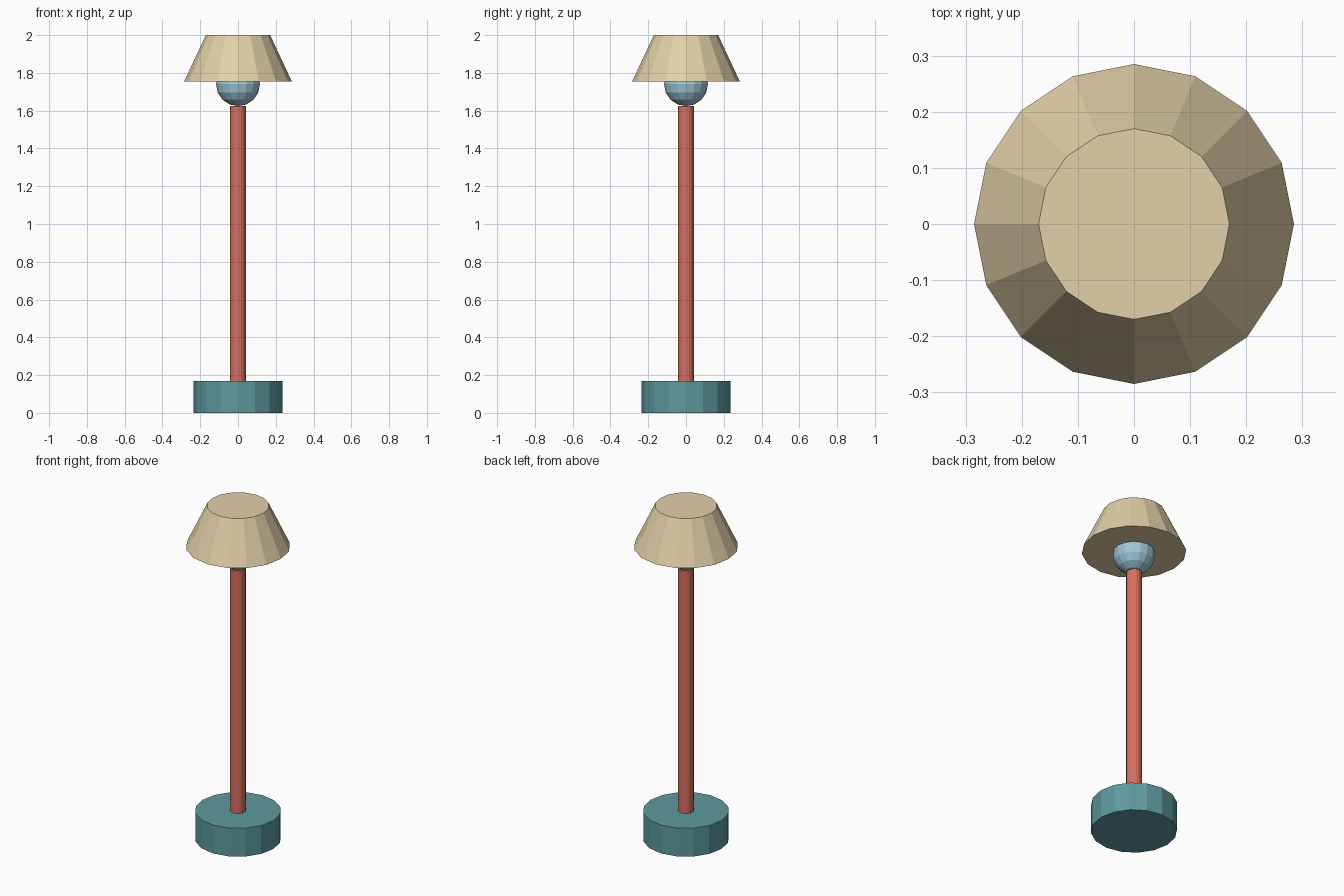
import bpy
import bmesh
from mathutils import Matrix

SIDES = 16

default = bpy.data.objects.get("Cube")
if default:
    bpy.data.objects.remove(default, do_unlink=True)


def make_material(name, rgb):
    mat = bpy.data.materials.new(name)
    mat.use_nodes = True
    color = (*rgb, 1)
    mat.diffuse_color = color
    mat.node_tree.nodes["Principled BSDF"].inputs["Base Color"].default_value = color
    return mat


def finish(bm, name, mat):
    mesh = bpy.data.meshes.new(name)
    bm.to_mesh(mesh)
    bm.free()
    mesh.materials.append(mat)
    obj = bpy.data.objects.new(name, mesh)
    bpy.context.collection.objects.link(obj)
    return obj


def frustum(name, mat, bottom, top, r_bottom, r_top):
    bm = bmesh.new()
    bmesh.ops.create_cone(
        bm, cap_ends=True, segments=SIDES, radius1=r_bottom, radius2=r_top,
        depth=top - bottom, matrix=Matrix.Translation((0, 0, (bottom + top) / 2)))
    return finish(bm, name, mat)


def ball(name, mat, height, radius):
    bm = bmesh.new()
    bmesh.ops.create_uvsphere(
        bm, u_segments=SIDES, v_segments=SIDES // 2, radius=radius,
        matrix=Matrix.Translation((0, 0, height)))
    return finish(bm, name, mat)


teal = make_material("teal", (0.11, 0.32, 0.34))
coral = make_material("coral red", (0.67, 0.16, 0.12))
blue = make_material("pale blue", (0.34, 0.58, 0.69))
cream = make_material("cream", (0.76, 0.63, 0.39))

# Heavy foot and slim post
frustum("base", teal, 0, 0.17, 0.235, 0.235)
frustum("pole", coral, 0.17, 1.625, 0.043, 0.043)

# Bulb tucked up into the closed shade
ball("bulb", blue, 1.74, 0.116)
frustum("shade", cream, 1.755, 2, 0.285, 0.17)
